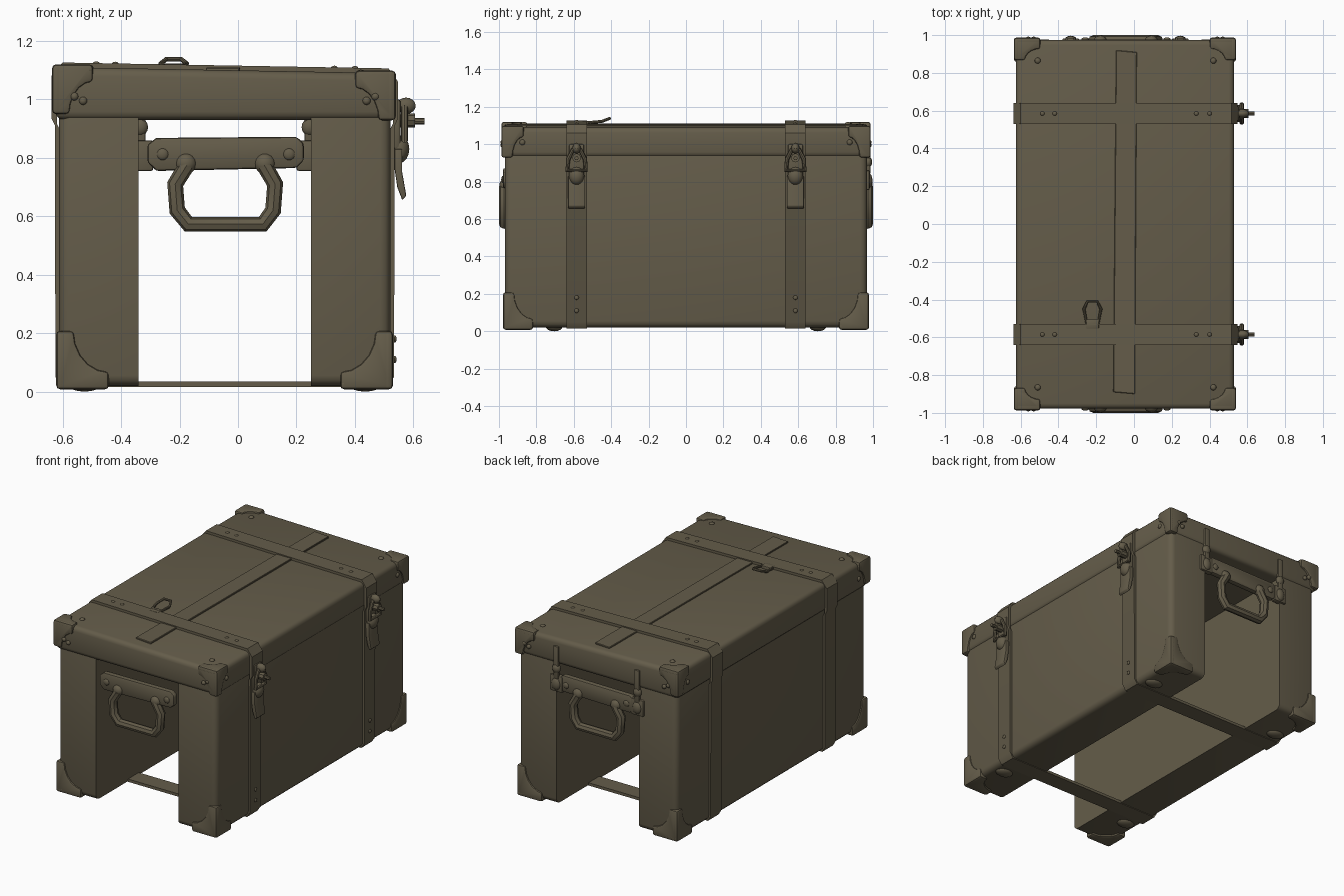
import bpy, bmesh, math
from mathutils import Vector

if "Cube" in bpy.data.objects:
    bpy.data.objects.remove(bpy.data.objects["Cube"])

mat = bpy.data.materials.new("olive_brown_leather")
mat.diffuse_color = (0.128, 0.108, 0.068, 1)
mat.use_nodes = True
mat.node_tree.nodes["Principled BSDF"].inputs["Base Color"].default_value = mat.diffuse_color
CX = -0.045


def top_z(x):
    """Height of the slightly sloping lid."""
    return 1.10 - 0.018 * (x - CX)


def finish(bm, name):
    bmesh.ops.recalc_face_normals(bm, faces=bm.faces[:])
    me = bpy.data.meshes.new(name)
    bm.to_mesh(me)
    bm.free()
    me.materials.append(mat)
    ob = bpy.data.objects.new(name, me)
    bpy.context.collection.objects.link(ob)
    return ob


def prism(name, pts, axis, lo, hi, bevel=0.0, seg=2, cut=None):
    """Extrude a 2D outline along an axis, round its sharp edges, optionally slice at x = cut."""
    bm = bmesh.new()

    def place(a, b, t):
        return {'x': (t, a, b), 'y': (a, t, b), 'z': (a, b, t)}[axis]
    r0 = [bm.verts.new(place(a, b, lo)) for a, b in pts]
    r1 = [bm.verts.new(place(a, b, hi)) for a, b in pts]
    n = len(pts)
    bm.faces.new(r0)
    bm.faces.new(r1)
    for i in range(n):
        j = (i + 1) % n
        bm.faces.new((r0[i], r0[j], r1[j], r1[i]))
    bmesh.ops.recalc_face_normals(bm, faces=bm.faces[:])
    if bevel:
        edges = [e for e in bm.edges if e.calc_face_angle(0) > 0.7]
        bmesh.ops.bevel(bm, geom=edges, offset=bevel, segments=seg, profile=0.5,
                        affect='EDGES', clamp_overlap=True)
    if cut:
        x, keep = cut
        bmesh.ops.bisect_plane(bm, geom=bm.verts[:] + bm.edges[:] + bm.faces[:],
                               plane_co=(x, 0, 0), plane_no=(-keep, 0, 0), clear_outer=True)
        bmesh.ops.holes_fill(bm, edges=[e for e in bm.edges if e.is_boundary], sides=0)
    return finish(bm, name)


def box(name, x, y, z, bevel=0.0, seg=2, cut=None):
    rect = [(x[0], y[0]), (x[1], y[0]), (x[1], y[1]), (x[0], y[1])]
    return prism(name, rect, 'z', z[0], z[1], bevel, seg, cut)


def ball(name, loc, radii):
    bm = bmesh.new()
    bmesh.ops.create_uvsphere(bm, u_segments=14, v_segments=8, radius=1)
    for v in bm.verts:
        v.co = Vector(c * r for c, r in zip(v.co, radii)) + Vector(loc)
    return finish(bm, name)


def tube(name, pts, r, closed=False):
    cu = bpy.data.curves.new(name, 'CURVE')
    cu.dimensions = '3D'
    cu.bevel_depth = r
    cu.bevel_resolution = 2
    cu.use_fill_caps = True
    sp = cu.splines.new('POLY')
    sp.points.add(len(pts) - 1)
    for p, co in zip(sp.points, pts):
        p.co = (*co, 1)
    sp.use_cyclic_u = closed
    cu.materials.append(mat)
    ob = bpy.data.objects.new(name, cu)
    bpy.context.collection.objects.link(ob)
    return ob


# Body: two solid side blocks with an open channel between them
for name, cut in (("left_block", (-0.34, -1)), ("right_block", (0.25, 1))):
    box(name, (-0.612, 0.522), (-0.968, 0.968), (0.02, 1.0), 0.035, 3, cut)

# Lid with a slightly sloping top
prism("lid", [(-0.625, 0.93), (0.53, 0.93), (0.53, top_z(0.53)), (-0.625, top_z(-0.625))],
      'y', -0.978, 0.975, 0.028, 3)

# Long centre strip on the lid
prism("lid_centre_strip", [(-0.11, -0.89), (0.005, -0.90), (0.015, 0.91), (-0.095, 0.92)],
      'z', 1.09, 1.109, 0.003, 1)

# Corner guards: three concave L plates on every corner
ARMS = {1: (0.14, 0.12, 0.17), -1: (0.18, 0.16, 0.20)}   # lengths along x, y, z


def guard_outline(a, b, w):
    arc = [i * math.pi / 10 for i in range(6)]
    return ([(0, 0), (a, 0)] +
            [(w + (a - w) * (1 - math.sin(t)), w + (b - w) * (1 - math.cos(t))) for t in arc] +
            [(0, b)])


for sx in (-1, 1):
    for sy in (-1, 1):
        for sz in (-1, 1):
            if sz > 0:
                cx = 0.540 if sx > 0 else -0.636
                corner = (cx, sy * 0.987, top_z(cx) + 0.009)
            else:
                corner = (0.530 if sx > 0 else -0.622, sy * 0.978, 0.008)
            s, arm = (sx, sy, sz), ARMS[sz]
            for axis, (u, v) in enumerate(((1, 2), (0, 2), (0, 1))):
                pts = [(corner[u] - s[u] * a, corner[v] - s[v] * b)
                       for a, b in guard_outline(arm[u], arm[v], 0.06)]
                prism("corner_guard", pts, 'xyz'[axis], corner[axis],
                      corner[axis] - s[axis] * 0.035, 0.013)
        # Rivets around each upper corner
        rx = CX + sx * 0.465
        ball("lid_rivet", (rx, sy * 0.865, top_z(rx)), (0.016, 0.016, 0.01))
        for dx, z in ((0.485, 0.995), (0.515, 1.01)):
            ball("end_rivet", (CX + sx * dx, sy * 0.98, z), (0.014, 0.012, 0.014))
        ball("side_rivet", (0.53 if sx > 0 else -0.625, sy * 0.875, 1.01), (0.01, 0.015, 0.015))
        # Oval feet
        ball("foot", (CX + sx * 0.48, sy * 0.705, 0.025), (0.06, 0.045, 0.025))

# Belts wrapped round the whole trunk
BELT = [(-0.625, 0.05), (-0.605, 0.016), (0.512, 0.016), (0.534, 0.05), (0.536, 0.91),
        (0.548, 0.935), (0.548, 1.06), (0.515, 1.106), (-0.60, 1.126), (-0.638, 1.08),
        (-0.638, 0.935), (-0.626, 0.91)]


def belt(name, y, w, t=0.018):
    bm = bmesh.new()
    rings = []
    for inset, yy in ((0, y - w), (0, y + w), (t, y + w), (t, y - w)):
        rings.append([bm.verts.new((x - math.copysign(inset, x - CX), yy,
                                    z - math.copysign(inset, z - 0.55))) for x, z in BELT])
    n = len(BELT)
    for k in range(4):
        a, b = rings[k], rings[(k + 1) % 4]
        for i in range(n):
            j = (i + 1) % n
            bm.faces.new((a[i], a[j], b[j], b[i]))
    return finish(bm, name)


for y in (-0.585, 0.585):
    belt("belt", y, 0.055)
    for x in (-0.485, -0.42, 0.33, 0.40):
        ball("belt_rivet", (x, y, top_z(x) + 0.014), (0.012, 0.012, 0.008))
    for z in (0.11, 0.18):
        ball("belt_rivet", (0.536, y, z), (0.007, 0.012, 0.012))
    # Buckle on the right side
    box("buckle_plate", (0.53, 0.556), (y - 0.04, y + 0.04), (0.83, 1.0), 0.008)
    tube("buckle_frame", [(0.57, y + dy, z) for dy, z in
         ((-0.05, 0.86), (-0.045, 0.92), (-0.02, 0.97), (0.02, 0.97), (0.045, 0.92), (0.05, 0.86))],
         0.012, True)
    ball("buckle_top_lug", (0.575, y, 0.978), (0.034, 0.022, 0.028))
    tube("buckle_pin", [(0.53, y, 0.927), (0.605, y, 0.927)], 0.024)
    tube("buckle_pin_tip", [(0.60, y, 0.925), (0.638, y, 0.925)], 0.011)
    ball("buckle_lower_lug", (0.553, y, 0.83), (0.034, 0.042, 0.048))
    prism("belt_tongue", [(0.535, 0.83), (0.562, 0.83), (0.562, 0.75), (0.576, 0.67),
                          (0.562, 0.655), (0.545, 0.70), (0.536, 0.76)],
          'y', y - 0.046, y + 0.046, 0.005)

# Carrying handles on both ends
GRIP = [(-0.175, 0.775), (-0.215, 0.71), (-0.208, 0.62), (-0.17, 0.573),
        (0.085, 0.573), (0.12, 0.62), (0.127, 0.71), (0.09, 0.775)]
for s in (-1, 1):
    y0, y1 = sorted((s * 0.94, s * 0.978))
    prism("handle_plate", [(-0.31, 0.785), (-0.28, 0.755), (0.20, 0.765), (0.225, 0.79),
                           (0.225, 0.85), (0.20, 0.872), (-0.28, 0.868), (-0.31, 0.845)],
          'y', y0, y1, 0.01)
    tube("handle_grip", [(x, s * 0.972, z) for x, z in GRIP], 0.028)
    for x in (-0.178, 0.092):
        ball("handle_mount", (x, s * 0.968, 0.78), (0.036, 0.03, 0.036))
    for x in (-0.258, 0.175):
        ball("handle_rivet", (x, s * 0.978, 0.812), (0.02, 0.01, 0.02))

# Latches on the back, joining lid, blocks and handle plate
for x in (-0.335, 0.245):
    box("latch_strap", (x - 0.018, x + 0.018), (0.965, 0.986), (0.84, 1.05), 0.005)
    box("latch_plate", (x - 0.045, x + 0.045), (0.945, 0.982), (0.755, 0.86), 0.008)
    ball("latch_knob", (x, 0.975, 0.805), (0.032, 0.022, 0.042))
    ball("latch_catch", (x, 0.975, 0.905), (0.028, 0.02, 0.03))

# Small pull ring on the lid
box("ring_base", (-0.255, -0.185), (-0.555, -0.505), (1.095, 1.122), 0.006)
tube("pull_ring", [(-0.25, -0.53, 1.115), (-0.19, -0.53, 1.115), (-0.175, -0.45, 1.122),
                   (-0.195, -0.408, 1.138), (-0.245, -0.408, 1.138), (-0.265, -0.45, 1.122)],
     0.008, True)

# Convert curves to meshes and smooth everything except sharp edges
bpy.ops.object.select_all(action='SELECT')
bpy.context.view_layer.objects.active = bpy.context.scene.objects[0]
bpy.ops.object.convert(target='MESH')
bpy.ops.object.shade_smooth_by_angle(angle=math.radians(35))
